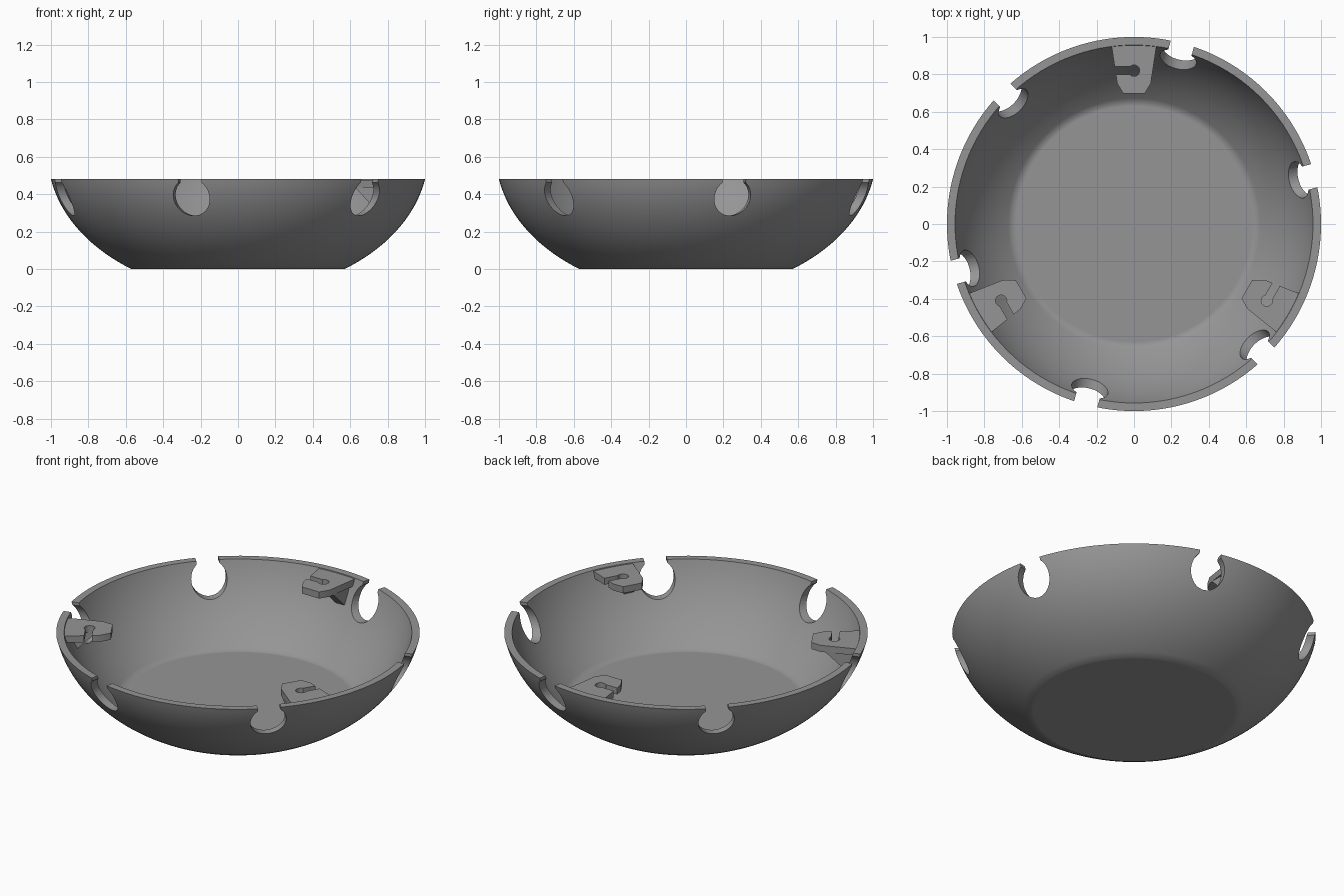
import bpy, bmesh, math
from mathutils import Matrix, Vector

if "Cube" in bpy.data.objects:
    bpy.data.objects.remove(bpy.data.objects["Cube"])

grey = bpy.data.materials.new("grey_plastic")
grey.diffuse_color = (0.3, 0.3, 0.3, 1)
grey.use_nodes = True
grey.node_tree.nodes["Principled BSDF"].inputs["Base Color"].default_value = grey.diffuse_color

H = 0.48        # rim height
FLOOR = 0.065   # inside floor height
SEG = 128


def make_object(name, bm):
    bmesh.ops.recalc_face_normals(bm, faces=bm.faces)
    me = bpy.data.meshes.new(name)
    bm.to_mesh(me)
    bm.free()
    me.materials.append(grey)
    ob = bpy.data.objects.new(name, me)
    bpy.context.collection.objects.link(ob)
    return ob


def prism(bm, points, offset):
    """Closed prism from a planar outline of 3D points."""
    f = bm.faces.new([bm.verts.new(p) for p in points])
    ext = bmesh.ops.extrude_face_region(bm, geom=[f])
    verts = [g for g in ext["geom"] if isinstance(g, bmesh.types.BMVert)]
    bmesh.ops.translate(bm, verts=verts, vec=Vector(offset))


def cut(ob, cutter):
    mod = ob.modifiers.new("cut", 'BOOLEAN')
    mod.operation, mod.solver, mod.object = 'DIFFERENCE', 'EXACT', cutter
    bpy.context.view_layer.objects.active = ob
    bpy.ops.object.modifier_apply(modifier=mod.name)
    bpy.data.objects.remove(cutter)


def smooth(ob, angle):
    bpy.ops.object.select_all(action='DESELECT')
    ob.select_set(True)
    bpy.context.view_layer.objects.active = ob
    bpy.ops.object.shade_smooth_by_angle(angle=math.radians(angle))


def ellipsoid(p, q, s):
    """Radius by height of the axial ellipsoid through three (r, z) points."""
    (r0, z0), (r1, z1), (r2, z2) = p, q, s
    d1 = (r1 * r1 - r0 * r0) / (z1 - z0)
    d2 = ((r2 * r2 - r1 * r1) / (z2 - z1) - d1) / (z2 - z0)
    return lambda z: math.sqrt(r0 * r0 + d1 * (z - z0) + d2 * (z - z0) * (z - z1))


outer_r = ellipsoid((0.57, 0), (0.911, 0.285), (1.0, H))
inner_r = ellipsoid((0.65, FLOOR), (0.861, 0.285), (0.957, H))

# Bowl: lathe the flat underside, outer wall, rim, inner wall and floor
N = 24
profile = [(0.555, 0)]
profile += [(outer_r(H * i / N), H * i / N) for i in range(N + 1)]
profile += [(inner_r(z), z) for z in (H + (FLOOR - H) * i / N for i in range(N + 1))]
profile.append((0.63, FLOOR))
bm = bmesh.new()
rings = []
for r, z in profile:
    rings.append([bm.verts.new((r * math.cos(2 * math.pi * k / SEG),
                                r * math.sin(2 * math.pi * k / SEG), z)) for k in range(SEG)])
for a, b in zip(rings, rings[1:]):
    for k in range(SEG):
        j = (k + 1) % SEG
        bm.faces.new((a[k], a[j], b[j], b[k]))
bm.faces.new(rings[0])
bm.faces.new(rings[-1])
bowl = make_object("bowl", bm)

# Six keyhole notches around the rim: round hole with a narrower neck
HOLE_R, HOLE_Z, NECK = 0.1, 0.385, 0.064
a0 = math.asin(NECK / HOLE_R)
outline = [(NECK, 0.6)]
for i in range(37):
    a = a0 + (2 * math.pi - 2 * a0) * i / 36
    outline.append((HOLE_R * math.sin(a), HOLE_Z + HOLE_R * math.cos(a)))
outline.append((-NECK, 0.6))
bm = bmesh.new()
for n in range(6):
    rot = Matrix.Rotation(math.radians(15 + 60 * n), 3, 'Z')
    prism(bm, [rot @ Vector((0.7, t, z)) for t, z in outline], rot @ Vector((0.5, 0, 0)))
cut(bowl, make_object("notch_cutter", bm))
smooth(bowl, 42)

# Three slotted tabs, each with a sloping support beside the slot
TOP, UNDER = 0.475, 0.435
plan = [(-0.122, 0.965), (-0.09, 0.752), (-0.057, 0.697),
        (0.057, 0.697), (0.09, 0.752), (0.122, 0.965)]
side = [(0.78, UNDER), (0.965, UNDER), (0.905, 0.315)]


def slot_cutter():
    """Side slot ending in a slightly larger round hole."""
    bm = bmesh.new()
    pts = [(-0.2, 0.841), (-0.2, 0.799)]
    a0 = math.asin(0.021 / 0.03)
    for i in range(25):
        a = math.pi + a0 + (2 * math.pi - 2 * a0) * i / 24
        pts.append((0.03 * math.cos(a), 0.82 + 0.03 * math.sin(a)))
    prism(bm, [(x, y, 0.25) for x, y in pts], (0, 0, 0.3))
    return make_object("slot_cutter", bm)


for n, place in enumerate(("back", "left", "right")):
    turn = Matrix.Rotation(math.radians(120 * n), 4, 'Z')
    bm = bmesh.new()
    prism(bm, [(x, y, UNDER) for x, y in plan], (0, 0, TOP - UNDER))
    tab = make_object("tab_" + place, bm)
    cut(tab, slot_cutter())
    bm = bmesh.new()
    prism(bm, [(0.035, y, z) for y, z in side], (0.06, 0, 0))
    support = make_object("tab_support_" + place, bm)
    for ob in (tab, support):
        ob.data.transform(turn)
        smooth(ob, 25)
